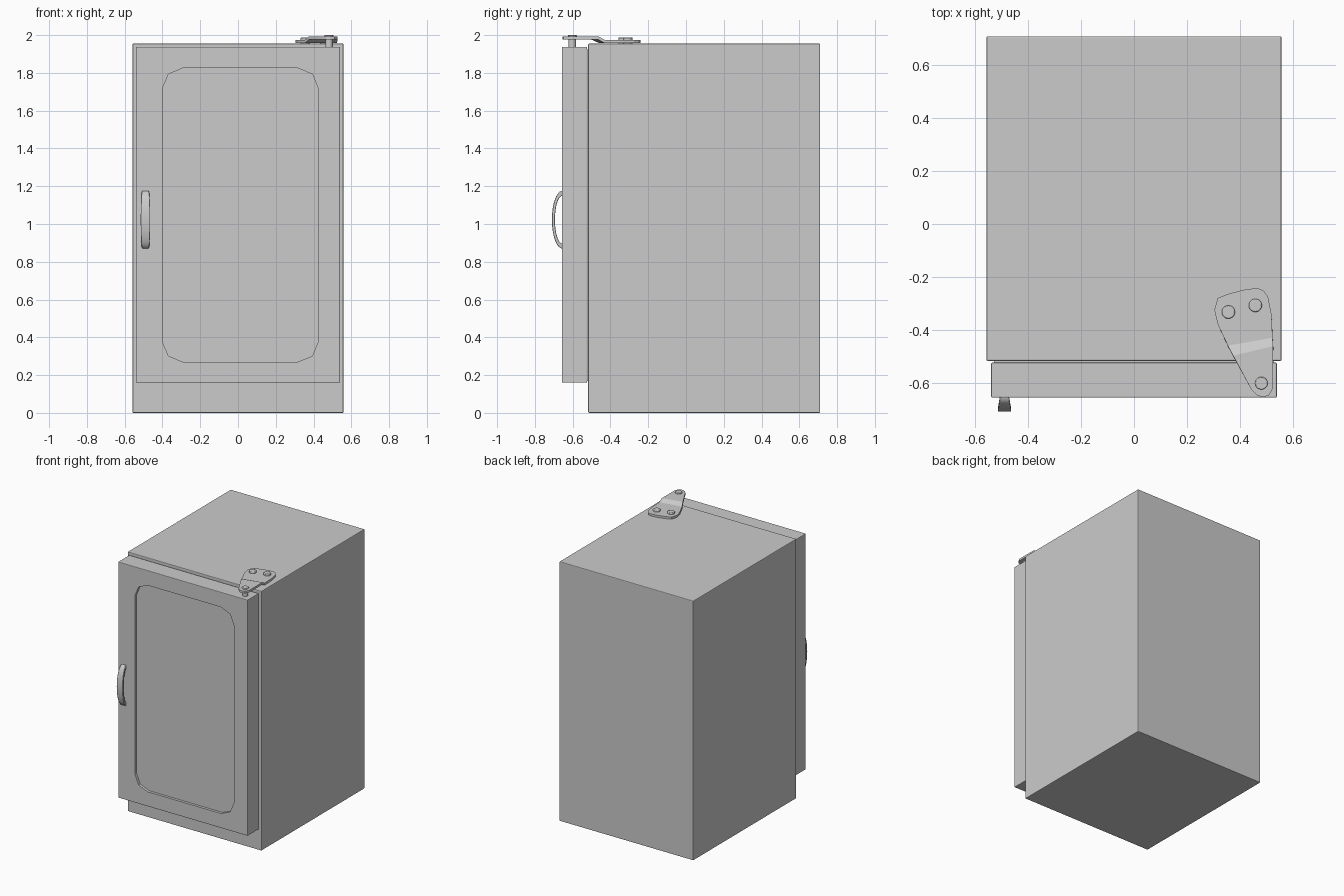
import bpy, bmesh, math

if "Cube" in bpy.data.objects:
    bpy.data.objects.remove(bpy.data.objects["Cube"])


def make_object(name, bm, bevel=0.0, segments=2):
    bmesh.ops.recalc_face_normals(bm, faces=bm.faces[:])
    mesh = bpy.data.meshes.new(name)
    bm.to_mesh(mesh)
    bm.free()
    ob = bpy.data.objects.new(name, mesh)
    bpy.context.collection.objects.link(ob)
    if bevel:
        mod = ob.modifiers.new("edge_round", 'BEVEL')
        mod.width, mod.segments = bevel, segments
        mod.limit_method = 'ANGLE'
    return ob


def box(name, lo, hi, bevel=0.0):
    bm = bmesh.new()
    bmesh.ops.create_cube(bm, size=1)
    for v in bm.verts:
        v.co = [a + (c + 0.5) * (b - a) for a, b, c in zip(lo, hi, v.co)]
    return make_object(name, bm, bevel)


def cylinder(name, x, y, z0, z1, r, bevel=0.0):
    bm = bmesh.new()
    bmesh.ops.create_cone(bm, cap_ends=True, segments=20, radius1=r, radius2=r, depth=z1 - z0)
    bmesh.ops.translate(bm, verts=bm.verts, vec=(x, y, (z0 + z1) / 2))
    return smooth(make_object(name, bm, bevel))


def smooth(ob):
    bpy.ops.object.select_all(action='DESELECT')
    ob.select_set(True)
    bpy.context.view_layer.objects.active = ob
    bpy.ops.object.shade_smooth_by_angle(angle=math.radians(35))
    return ob


# Cabinet, seal strip and door slab
box("cabinet_body", (-0.558, -0.518, 0), (0.558, 0.71, 1.955), 0.005)
box("door_seal", (-0.53, -0.53, 0.17), (0.53, -0.512, 1.925))
door = box("door", (-0.54, -0.657, 0.16), (0.54, -0.524, 1.937), 0.004)

# Shallow door panel recess with faceted round corners
x0, x1, z0, z1, r = -0.40, 0.425, 0.27, 1.825, 0.108
corners = [(x1 - r, z1 - r, 0), (x0 + r, z1 - r, 90), (x0 + r, z0 + r, 180), (x1 - r, z0 + r, 270)]
outline = [(cx + r * math.cos(math.radians(a + s)), cz + r * math.sin(math.radians(a + s)))
           for cx, cz, a in corners for s in (0, 45, 90)]
bm = bmesh.new()
face = bm.faces.new([bm.verts.new((x, -0.70, z)) for x, z in outline])
ext = bmesh.ops.extrude_face_region(bm, geom=[face])
bmesh.ops.translate(bm, vec=(0, 0.063, 0),
                    verts=[g for g in ext["geom"] if isinstance(g, bmesh.types.BMVert)])
cutter = make_object("panel_cutter", bm)
cutter.hide_render = True
cutter.hide_set(True)
cut = door.modifiers.new("panel_recess", 'BOOLEAN')
cut.operation, cut.solver, cut.object = 'DIFFERENCE', 'EXACT', cutter

# Bow handle: rectangular section swept along an arc, wider in the middle
bm = bmesh.new()
rings = []
for i in range(17):
    t = math.pi * i / 16
    s, c = math.sin(t), math.cos(t)
    w = 0.018 + 0.007 * s
    outer = (-0.655 - 0.055 * s, 1.023 + 0.153 * c)
    inner = (-0.655 - 0.039 * s, 1.023 + 0.126 * c)
    rings.append([bm.verts.new((-0.49 + dx, *p))
                  for dx, p in ((-w, outer), (w, outer), (w, inner), (-w, inner))])
for a, b in zip(rings, rings[1:]):
    for k in range(4):
        bm.faces.new((a[k], a[(k + 1) % 4], b[(k + 1) % 4], b[k]))
bm.faces.new(rings[0])
bm.faces.new(rings[-1])
smooth(make_object("door_handle", bm, 0.003))

# Cranked hinge plate: low rear part, slope, raised front part
low, high = 1.975, 1.992
rear = [(0.524, -0.43), (0.52, -0.34), (0.507, -0.275), (0.49, -0.252), (0.465, -0.242), (0.41, -0.25),
        (0.355, -0.265), (0.317, -0.28), (0.304, -0.325), (0.317, -0.38), (0.355, -0.46)]
front = [(0.375, -0.498), (0.445, -0.628), (0.465, -0.648), (0.488, -0.655),
         (0.51, -0.648), (0.526, -0.622), (0.526, -0.462)]
bm = bmesh.new()
rv = [bm.verts.new((x, y, low)) for x, y in rear]
fv = [bm.verts.new((x, y, high)) for x, y in front]
for loop in (rv, fv, (rv[-1], fv[0], fv[-1], rv[0])):
    bm.faces.new(loop)
hinge = make_object("hinge_plate", bm)
if hinge.data.polygons[0].normal.z < 0:
    hinge.data.flip_normals()
solid = hinge.modifiers.new("thickness", 'SOLIDIFY')
solid.thickness, solid.offset = 0.016, -1

# Hinge bolts and pivot pin
for i, (x, y) in enumerate([(0.357, -0.333), (0.459, -0.308)]):
    cylinder(f"hinge_bolt_{i + 1}", x, y, 1.95, 1.988, 0.025, 0.004)
cylinder("hinge_pivot_pin", 0.482, -0.602, 1.93, 1.985, 0.02)
cylinder("hinge_pivot_head", 0.482, -0.602, 1.985, 2.0, 0.024, 0.003)
